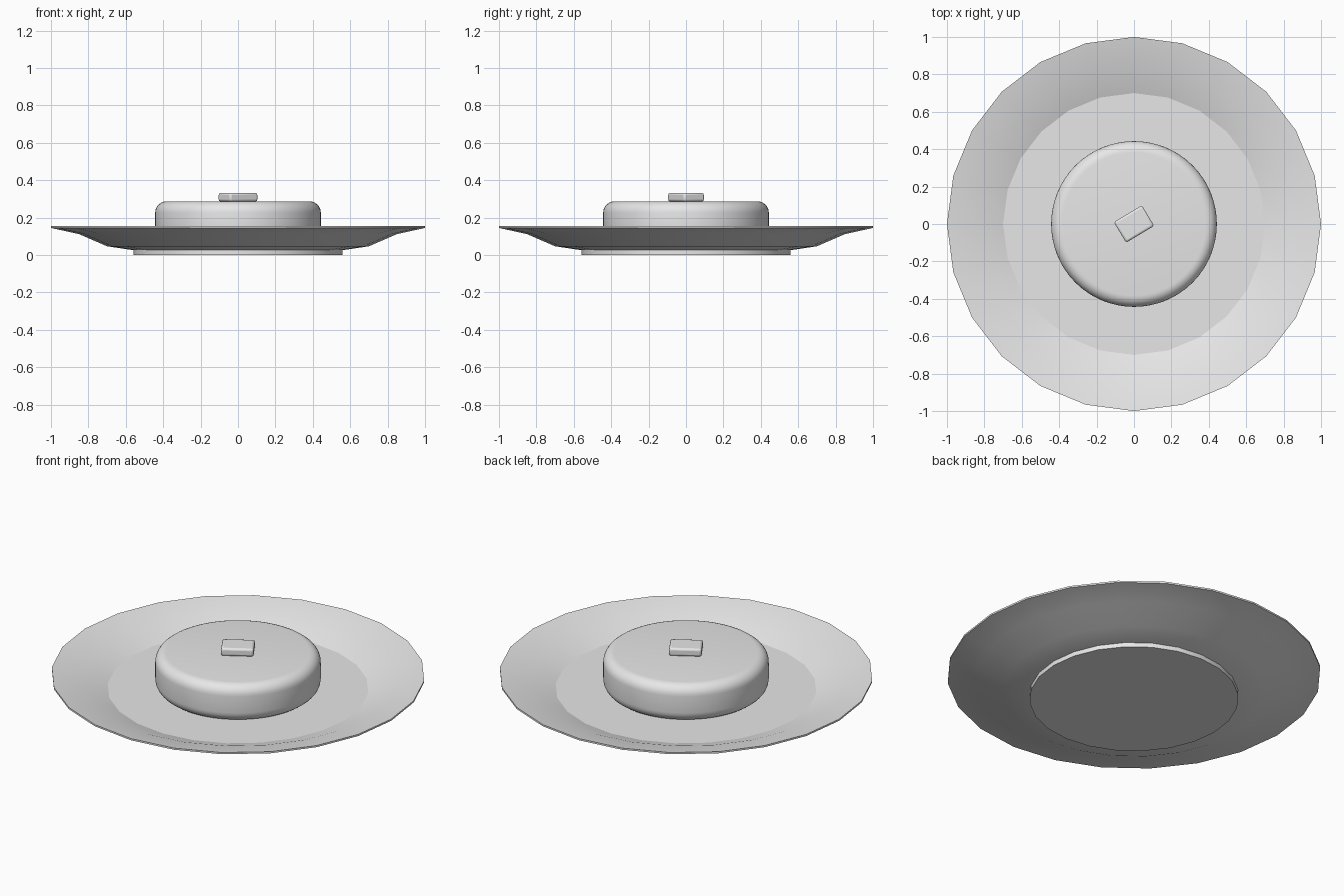
import bpy
from math import cos, sin, pi, radians

if "Cube" in bpy.data.objects:
    bpy.data.objects.remove(bpy.data.objects["Cube"])

GREY = (0.8, 0.8, 0.8, 1)
grey = bpy.data.materials.new("light grey")
grey.use_nodes = True
grey.diffuse_color = GREY
grey.node_tree.nodes["Principled BSDF"].inputs["Base Color"].default_value = GREY


def finish(obj, angle):
    """Assign the colour and smooth the gentle edges."""
    obj.data.materials.append(grey)
    bpy.ops.object.select_all(action="DESELECT")
    obj.select_set(True)
    bpy.context.view_layer.objects.active = obj
    bpy.ops.object.shade_smooth_by_angle(angle=radians(angle))


def lathe(name, profile, sides, angle):
    """Turn an (r, z) profile, bottom centre to top centre, with capped ends."""
    verts = [(r * cos(2 * pi * i / sides), r * sin(2 * pi * i / sides), z)
             for r, z in profile for i in range(sides)]
    faces = []
    for k in range(len(profile) - 1):
        for i in range(sides):
            a, b = k * sides + i, k * sides + (i + 1) % sides
            faces.append((a, b, b + sides, a + sides))
    faces.append(tuple(reversed(range(sides))))
    last = (len(profile) - 1) * sides
    faces.append(tuple(range(last, last + sides)))
    mesh = bpy.data.meshes.new(name)
    mesh.from_pydata(verts, [], faces)
    obj = bpy.data.objects.new(name, mesh)
    bpy.context.collection.objects.link(obj)
    finish(obj, angle)
    return obj


# Plate: foot, flared underside, thin rim, dished slope and flat floor
lathe("plate", [(0.56, 0), (0.56, 0.026), (0.7, 0.047), (0.85, 0.112),
                (1, 0.145), (1, 0.155), (0.85, 0.125), (0.7, 0.07)], 24, 19)

# Pancake: a thick disc with rounded edges
R, LOW, HIGH, ROUND, STEPS = 0.443, 0.07, 0.287, 0.06, 6
arc = [(R - ROUND + ROUND * sin(pi / 2 * t / STEPS),
        ROUND * (1 - cos(pi / 2 * t / STEPS))) for t in range(STEPS + 1)]
lathe("pancake", [(r, LOW + h) for r, h in arc]
      + [(r, HIGH - h) for r, h in reversed(arc)], 64, 40)

# Butter: a small turned block with softened edges
bpy.ops.mesh.primitive_cube_add(size=1, location=(0, 0, 0.309))
butter = bpy.context.object
butter.name = "butter"
butter.scale = (0.175, 0.128, 0.046)
bpy.ops.object.transform_apply(location=False, rotation=False, scale=True)
butter.rotation_euler.z = radians(31)
bevel = butter.modifiers.new("soft edges", "BEVEL")
bevel.width = 0.012
bevel.segments = 3
finish(butter, 40)
